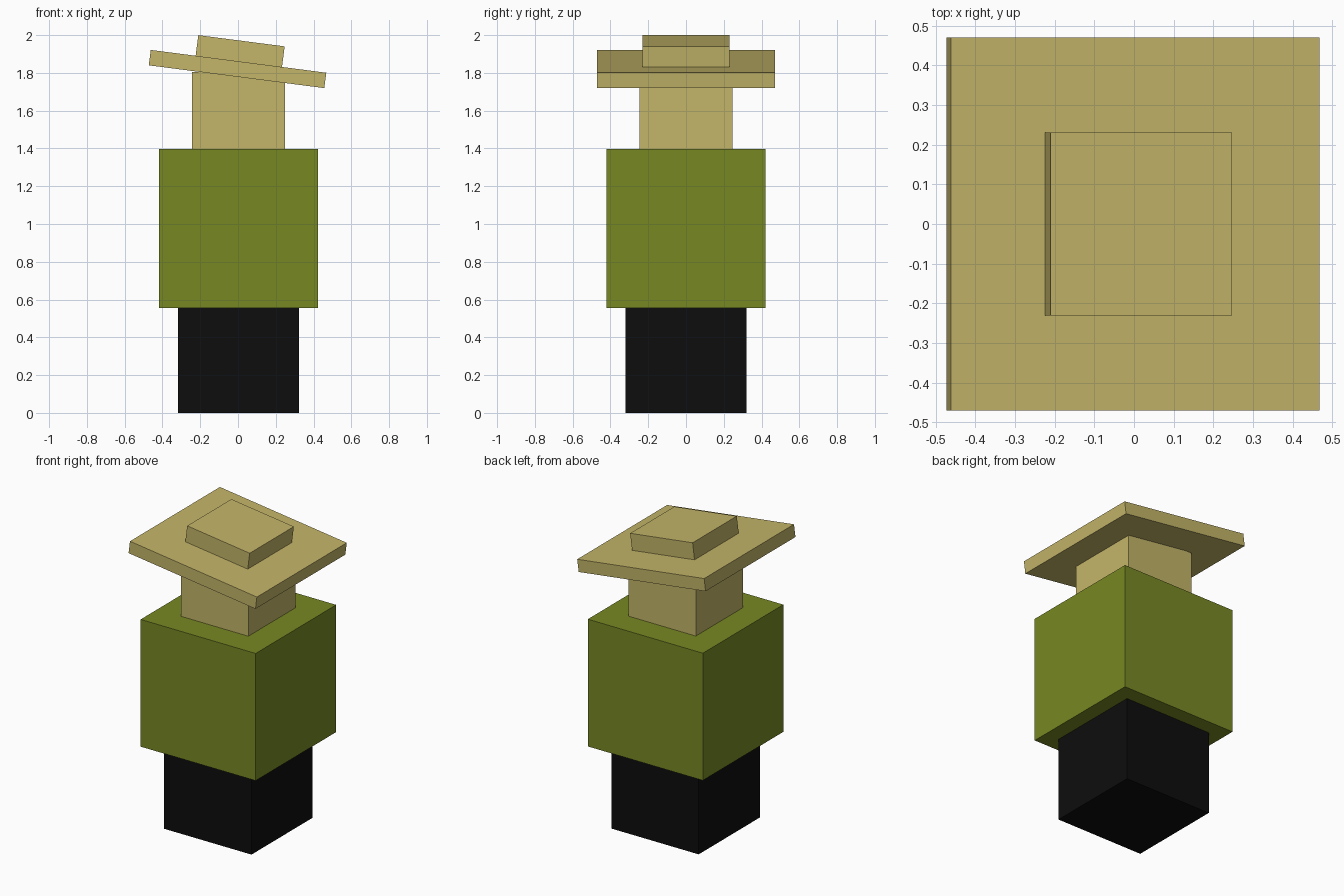
import bpy
import math
from mathutils import Vector, Matrix

if "Cube" in bpy.data.objects:
    bpy.data.objects.remove(bpy.data.objects["Cube"])


def material(name, rgb):
    m = bpy.data.materials.new(name)
    m.diffuse_color = (*rgb, 1.0)
    m.use_nodes = True
    m.node_tree.nodes["Principled BSDF"].inputs["Base Color"].default_value = m.diffuse_color
    return m


tan = material("tan", (0.55, 0.46, 0.140))
green = material("olive green", (0.185, 0.25, 0.017))
black = material("black", (0.004, 0.004, 0.004))


def block(name, center, size, mat, tilt=0.0):
    """Box of the given full size, tilted about the y axis."""
    bpy.ops.mesh.primitive_cube_add(size=1)
    ob = bpy.context.object
    ob.name = name
    ob.data.transform(Matrix.Diagonal((*size, 1.0)))
    ob.location = center
    ob.rotation_euler = (0, tilt, 0)
    ob.data.materials.append(mat)
    return ob


# Legs, torso and head stacked upright
block("legs", (0.003, 0, 0.278), (0.64, 0.64, 0.556), black)
block("torso", (0.003, 0, 0.976), (0.842, 0.842, 0.842), green)
block("head", (0.002, 0, 1.60), (0.492, 0.492, 0.41), tan)

# Hat: brim and crown share one tilt and one axis
tilt = math.radians(7.4)
up = Vector((math.sin(tilt), 0, math.cos(tilt)))
brim_center = Vector((-0.0025, 0, 1.8205))
block("hat_brim", brim_center, (0.937, 0.94, 0.082), tan, tilt)
crown_top = Vector((0.0185, 0, 1.970))
block("hat_crown", crown_top - up * 0.0575, (0.461, 0.462, 0.115), tan, tilt)
